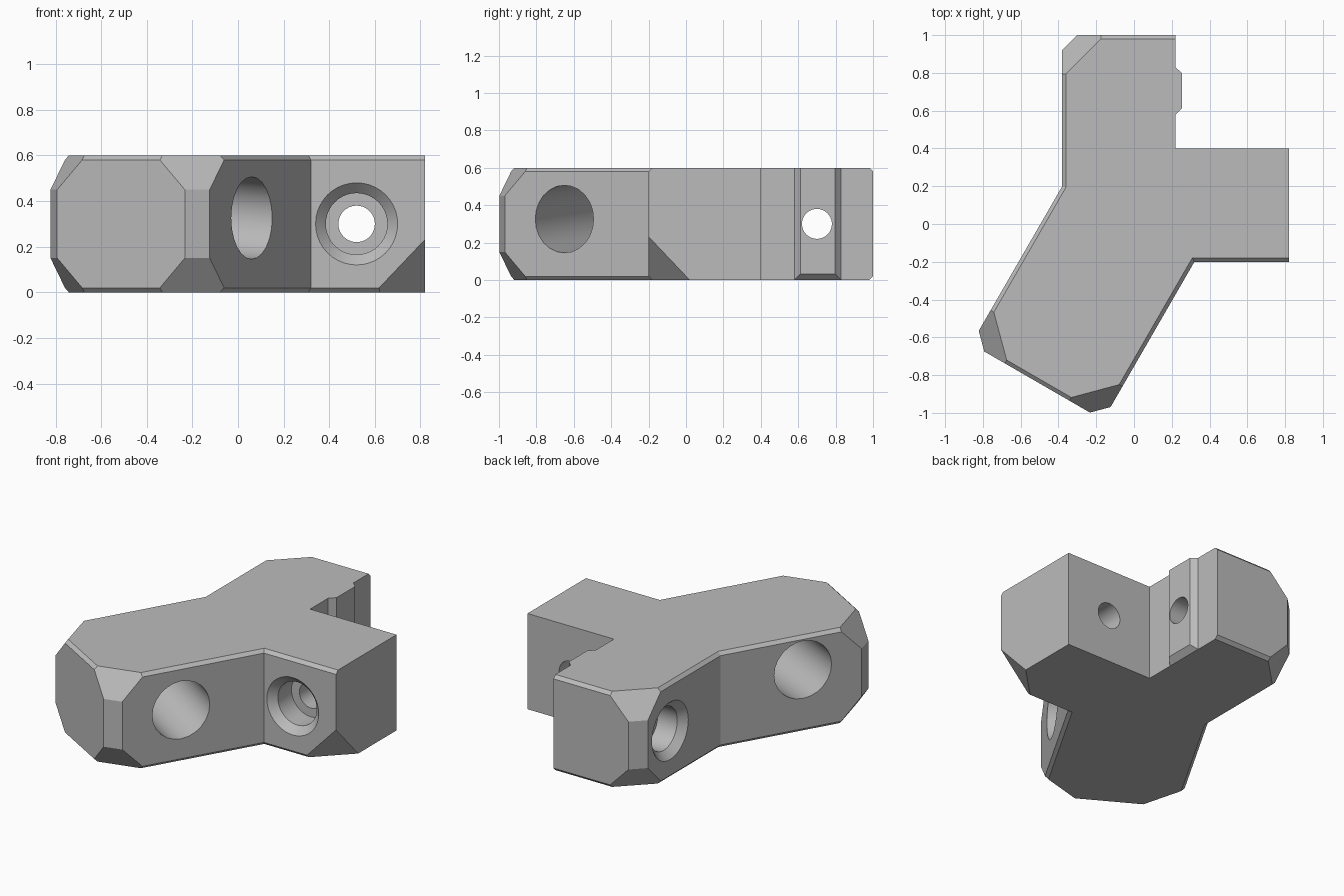
import bpy, bmesh, math
from mathutils import Vector
from mathutils.geometry import intersect_line_line_2d, intersect_line_line

if "Cube" in bpy.data.objects:
    bpy.data.objects.remove(bpy.data.objects["Cube"])

HEIGHT, MID, BEVEL = 0.6, 0.3, 0.02

grey = bpy.data.materials.new("plain grey")
grey.use_nodes = True
grey.diffuse_color = (0.5, 0.5, 0.5, 1)
grey.node_tree.nodes["Principled BSDF"].inputs["Base Color"].default_value = (0.5, 0.5, 0.5, 1)


def loft(rings):
    """Closed solid through rings that have equal point counts."""
    bm = bmesh.new()
    loops = [[bm.verts.new(p) for p in ring] for ring in rings]
    n = len(loops[0])
    for a, b in zip(loops, loops[1:]):
        for i in range(n):
            j = (i + 1) % n
            bm.faces.new((a[i], a[j], b[j], b[i]))
    bm.faces.new(loops[0][::-1])
    bm.faces.new(loops[-1])
    bmesh.ops.recalc_face_normals(bm, faces=bm.faces)
    return bm


def to_object(name, bm):
    mesh = bpy.data.meshes.new(name)
    bm.to_mesh(mesh)
    bm.free()
    mesh.materials.append(grey)
    obj = bpy.data.objects.new(name, mesh)
    bpy.context.collection.objects.link(obj)
    return obj


def slice_off(bm, point, normal):
    """Remove everything beyond a plane and cap the cut."""
    geom = bm.verts[:] + bm.edges[:] + bm.faces[:]
    bmesh.ops.bisect_plane(bm, geom=geom, plane_co=point, plane_no=normal, clear_outer=True)
    bmesh.ops.holes_fill(bm, edges=[e for e in bm.edges if e.is_boundary], sides=0)


def inset_outline(points, bevelled):
    """Move only the bevelled sides inward."""
    n, lines, result = len(points), [], []
    for i in range(n):
        a, b = points[i], points[(i + 1) % n]
        along = (b - a).normalized()
        shift = Vector((-along.y, along.x, 0)) * (BEVEL if bevelled[i] else 0)
        lines.append((a + shift, b + shift))
    for i in range(n):
        result.append(intersect_line_line(*lines[i - 1], *lines[i])[0])
    return result


def round_cutter(start, axis, profile, sides):
    """Revolved cutter: profile is (distance, radius) along the axis."""
    axis = Vector(axis).normalized()
    u = axis.cross(Vector((0, 0, 1))).normalized()
    v = axis.cross(u)
    angles = [math.tau * i / sides for i in range(sides)]
    return loft([[Vector(start) + axis * t + (u * math.cos(a) + v * math.sin(a)) * r
                  for a in angles] for t, r in profile])


# Body: three-armed prism with bevelled outer edges
arm = Vector((-0.5, -math.sqrt(3) / 2, 0))
side = Vector((math.sqrt(3) / 2, -0.5, 0))
inner, outer = Vector((0.32, -0.2, 0)), Vector((-0.38, 0.2, 0))
end_left, end_right = outer + arm * 0.964, inner + arm * 0.968
back_left = Vector((-0.38, 1, 0))
outline = [inner, Vector((0.82, -0.2, 0)), Vector((0.82, 0.4, 0)), Vector((0.22, 0.4, 0)),
           Vector((0.22, 1, 0)), back_left, outer, end_left, end_right]
small = inset_outline(outline, [1, 0, 0, 0, 1, 1, 1, 1, 1])


def at(points, z):
    return [Vector((p.x, p.y, z)) for p in points]


bm = loft([at(small, 0), at(outline, BEVEL), at(outline, HEIGHT - BEVEL), at(small, HEIGHT)])

# Cut corners: one upright chamfer with a sloping facet above and below
for corner, out in ((back_left, Vector((-1, 1, 0))), (end_left, arm - side), (end_right, arm + side)):
    point = corner - out * 0.04
    slice_off(bm, point, out)
    for sign in (1, -1):
        up = Vector((0, 0, sign))
        slice_off(bm, point + Vector((0, 0, MID)) + up * 0.15, out + up * 0.97)

# Lower corner facet on the side arm
slice_off(bm, Vector((0.6, -0.2, 0)), Vector((1, -1, -0.95)))
bmesh.ops.recalc_face_normals(bm, faces=bm.faces)
body = to_object("bracket_body", bm)


# Raised locating rail with tapered flanks
def rail_ring(x, inset):
    low, high = 0.58 + inset, 0.83 - inset
    return [(x, low, inset), (x, high, inset), (x, high, HEIGHT), (x, low, HEIGHT)]


rail = to_object("rail", loft([rail_ring(0.18, 0), rail_ring(0.22, 0), rail_ring(0.255, 0.033)]))

# Countersunk stepped screw holes and the tilted rod hole
screw = [(-0.04, 0.22), (0.045, 0.135), (0.18, 0.135), (0.18, 0.08), (0.8, 0.08)]
cutters = [
    to_object("front_screw_cutter", round_cutter((0.52, -0.2, MID), (0, 1, 0), screw, 40)),
    to_object("side_screw_cutter", round_cutter((-0.38, 0.7, MID), (1, 0, 0), screw, 40)),
    to_object("rod_cutter", round_cutter((0.06, -0.65, 0.326), -side + Vector((0, 0, 0.08)),
                                         [(-0.2, 0.18), (1.0, 0.18)], 24)),
]

# Join and drill, then drop the helpers
bpy.context.view_layer.objects.active = body
for helper, operation in [(rail, 'UNION')] + [(c, 'DIFFERENCE') for c in cutters]:
    helper.hide_render = True
    mod = body.modifiers.new(helper.name, 'BOOLEAN')
    mod.operation = operation
    mod.solver = 'EXACT'
    mod.object = helper
    bpy.ops.object.modifier_apply(modifier=mod.name)
    bpy.data.objects.remove(helper)

body.select_set(True)
bpy.ops.object.shade_smooth_by_angle(angle=math.radians(20))
